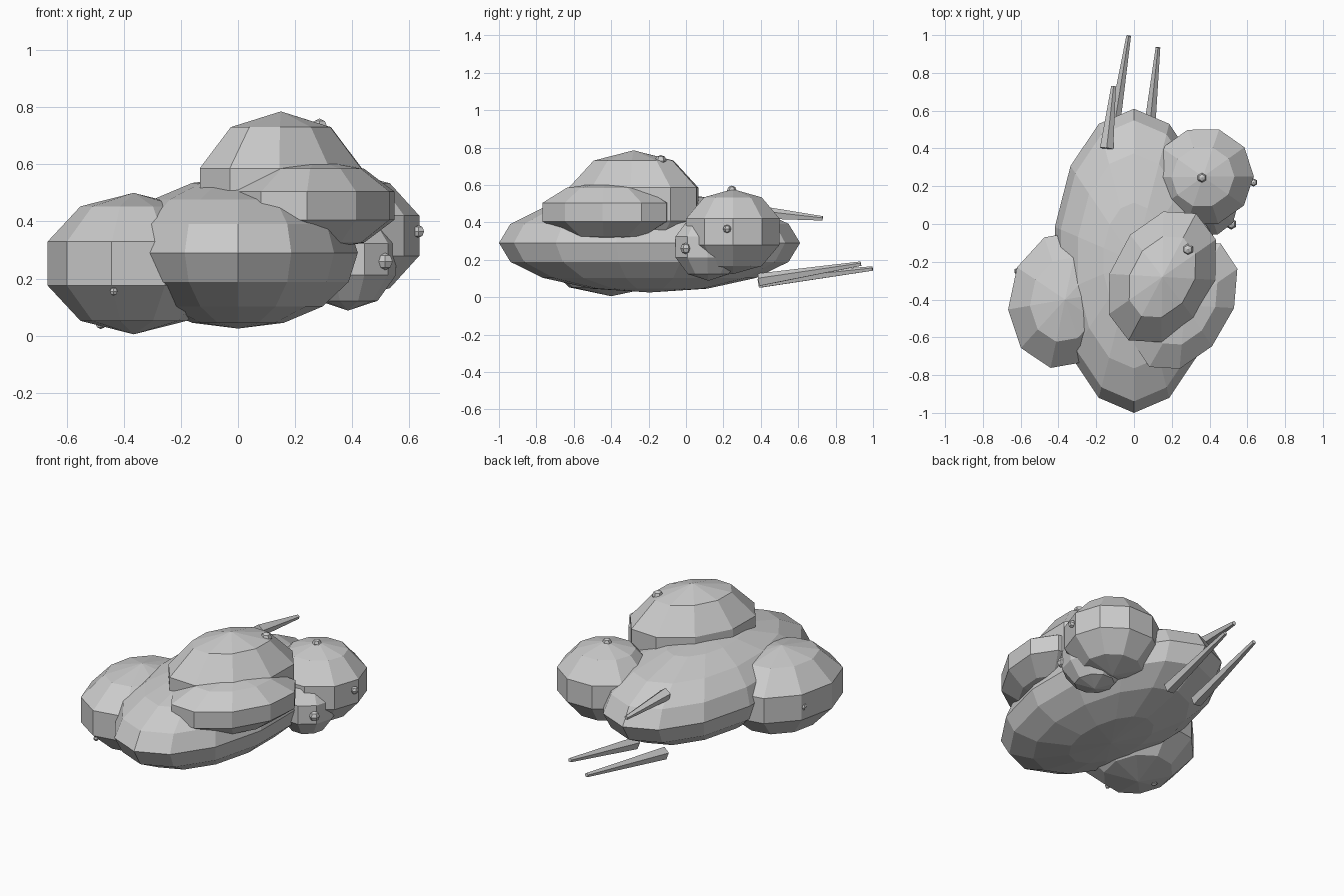
import bpy
import bmesh
from math import radians
from mathutils import Matrix, Vector

default = bpy.data.objects.get("Cube")
if default:
    bpy.data.objects.remove(default)


def finish(name, bm):
    mesh = bpy.data.meshes.new(name)
    bm.to_mesh(mesh)
    bm.free()
    obj = bpy.data.objects.new(name, mesh)
    bpy.context.collection.objects.link(obj)
    return obj


def ellipsoid(name, centre, radii, yaw=0, segments=10, rings=5):
    """Faceted ellipsoid turned about the vertical axis."""
    matrix = (Matrix.Translation(centre) @ Matrix.Rotation(radians(yaw), 4, "Z")
              @ Matrix.Diagonal((*radii, 1)))
    bm = bmesh.new()
    bmesh.ops.create_uvsphere(bm, u_segments=segments, v_segments=rings,
                              radius=1, matrix=matrix)
    return finish(name, bm)


def spike(name, base, tip, base_radius=0.037, tip_radius=0.013):
    """Tapered five-sided spine running from base to tip."""
    base, tip = Vector(base), Vector(tip)
    axis = tip - base
    matrix = (Matrix.Translation((base + tip) / 2)
              @ axis.to_track_quat("Z", "Y").to_matrix().to_4x4())
    bm = bmesh.new()
    bmesh.ops.create_cone(bm, cap_ends=True, segments=5, radius1=base_radius,
                          radius2=tip_radius, depth=axis.length, matrix=matrix)
    return finish(name, bm)


# Large rounded masses
ellipsoid("body", (0, -0.195, 0.29), (0.43, 0.805, 0.265), segments=14, rings=8)
ellipsoid("right_lobe", (-0.365, -0.4, 0.2525), (0.314, 0.389, 0.2475), -12)
ellipsoid("left_lobe", (0.27, -0.43, 0.455), (0.257, 0.397, 0.16), -30)
ellipsoid("top_lobe", (0.15, -0.28, 0.497), (0.282, 0.4, 0.288), -28)
ellipsoid("head", (0.365, 0.25, 0.35), (0.284, 0.275, 0.227), 18)
ellipsoid("muzzle", (0.385, 0.12, 0.268), (0.175, 0.195, 0.18), 18)

# Tail spines
spike("upper_spine", (-0.145, 0.4, 0.45), (-0.108, 0.73, 0.42))
spike("lower_right_spine", (-0.125, 0.39, 0.08), (-0.028, 0.997, 0.152))
spike("lower_left_spine", (0.07, 0.39, 0.09), (0.127, 0.935, 0.178))

# Small surface knobs
knobs = {
    "head_top_knob": ((0.36, 0.245, 0.57), 0.026),
    "head_side_knob": ((0.632, 0.22, 0.365), 0.022),
    "muzzle_knob": ((0.515, 0.0, 0.26), 0.03),
    "top_lobe_knob": ((0.285, -0.135, 0.728), 0.032),
    "right_lobe_side_knob": ((-0.615, -0.25, 0.25), 0.02),
    "right_lobe_under_knob": ((-0.48, -0.4, 0.045), 0.022),
    "right_lobe_front_knob": ((-0.435, -0.745, 0.155), 0.015),
}
for name, (centre, radius) in knobs.items():
    ellipsoid(name, centre, (radius,) * 3, segments=6, rings=4)
